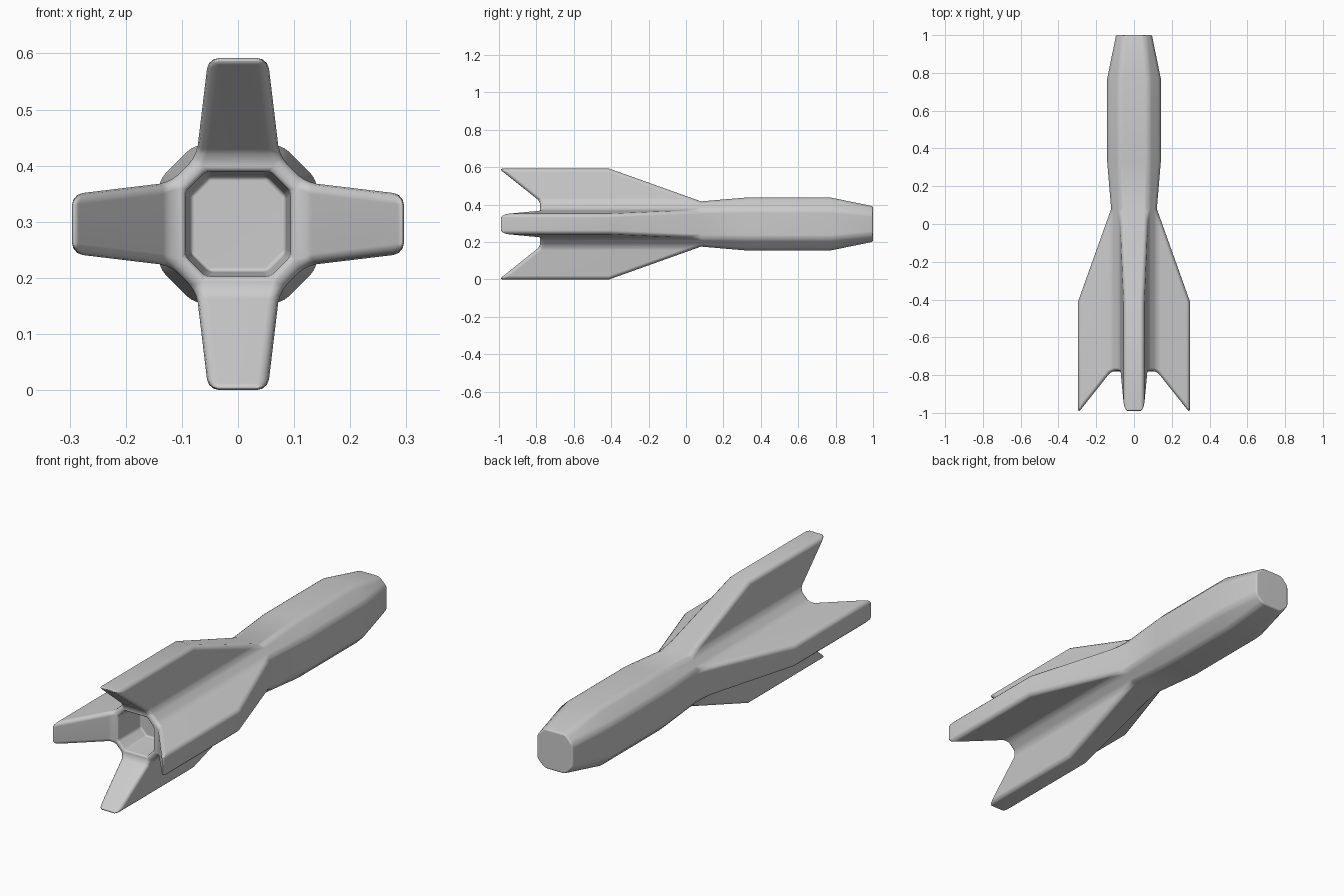
import bpy, bmesh, math
from mathutils import Matrix, Vector

if "Cube" in bpy.data.objects:
    bpy.data.objects.remove(bpy.data.objects["Cube"])

CZ = 0.296  # height of the rocket axis
bm = bmesh.new()


def ring(y, r, f):
    """Chamfered-square section: half width r, half flat length f."""
    pts = [(f, r), (-f, r), (-r, f), (-r, -f), (-f, -r), (f, -r), (r, -f), (r, f)]
    return [bm.verts.new((x, y, z + CZ)) for x, z in pts]


def side(a, b, i):
    j = (i + 1) % 8
    return bm.faces.new((a[i], a[j], b[j], b[i]))


# Body sections from nose to tail, then into the hollow nozzle
sections = [(1.0, 0.095, 0.056), (0.77, 0.142, 0.078), (0.33, 0.142, 0.078),
            (0.08, 0.121, 0.074), (-0.78, 0.121, 0.074),
            (-0.78, 0.094, 0.058), (-0.62, 0.085, 0.052)]
rings = [ring(*s) for s in sections]
bm.faces.new(rings[0])
bm.faces.new(rings[-1])
tip_edges = []
for k in range(len(rings) - 1):
    for i in range(8):
        if k == 3 and i % 2 == 0:
            # Swept fin grown from each flat tail panel
            turn = Matrix.Rotation(-i * math.pi / 4, 3, 'Y')
            tip = [bm.verts.new(turn @ Vector((x, y, 0.296)) + Vector((0, 0, CZ)))
                   for x, y in ((0.053, -0.41), (-0.053, -0.41), (-0.053, -1), (0.053, -1))]
            j = (i + 1) % 8
            base = [rings[3][i], rings[3][j], rings[4][j], rings[4][i]]
            top = bm.faces.new(tip)
            for n in range(4):
                m = (n + 1) % 4
                bm.faces.new((base[n], base[m], tip[m], tip[n]))
            tip_edges += list(top.edges)
            tip_edges += [e for v in tip[:2] for e in v.link_edges]
            tip_edges += [e for v in tip[2:] for e in v.link_edges]
        else:
            side(rings[k], rings[k + 1], i)
bmesh.ops.recalc_face_normals(bm, faces=bm.faces)

# Rounded edges: small on the fins and rim, wider on body and fin roots
weight = bm.edges.layers.float.new("bevel_weight_edge")
tips = set(tip_edges)
small = set(rings[0] + rings[5] + rings[6])
for e in bm.edges:
    if e.calc_face_angle(0) > math.radians(30):
        narrow = e in tips or all(v in small for v in e.verts)
        e[weight] = 0.4 if narrow else 1.0
for f in bm.faces:
    f.smooth = True

mesh = bpy.data.meshes.new("rocket_body")
bm.to_mesh(mesh)
bm.free()
rocket = bpy.data.objects.new("rocket_body", mesh)
bpy.context.collection.objects.link(rocket)
bev = rocket.modifiers.new("rounding", 'BEVEL')
bev.limit_method = 'WEIGHT'
bev.width = 0.02
bev.segments = 3
bev.use_clamp_overlap = True
normals = rocket.modifiers.new("normals", 'WEIGHTED_NORMAL')
normals.keep_sharp = True
